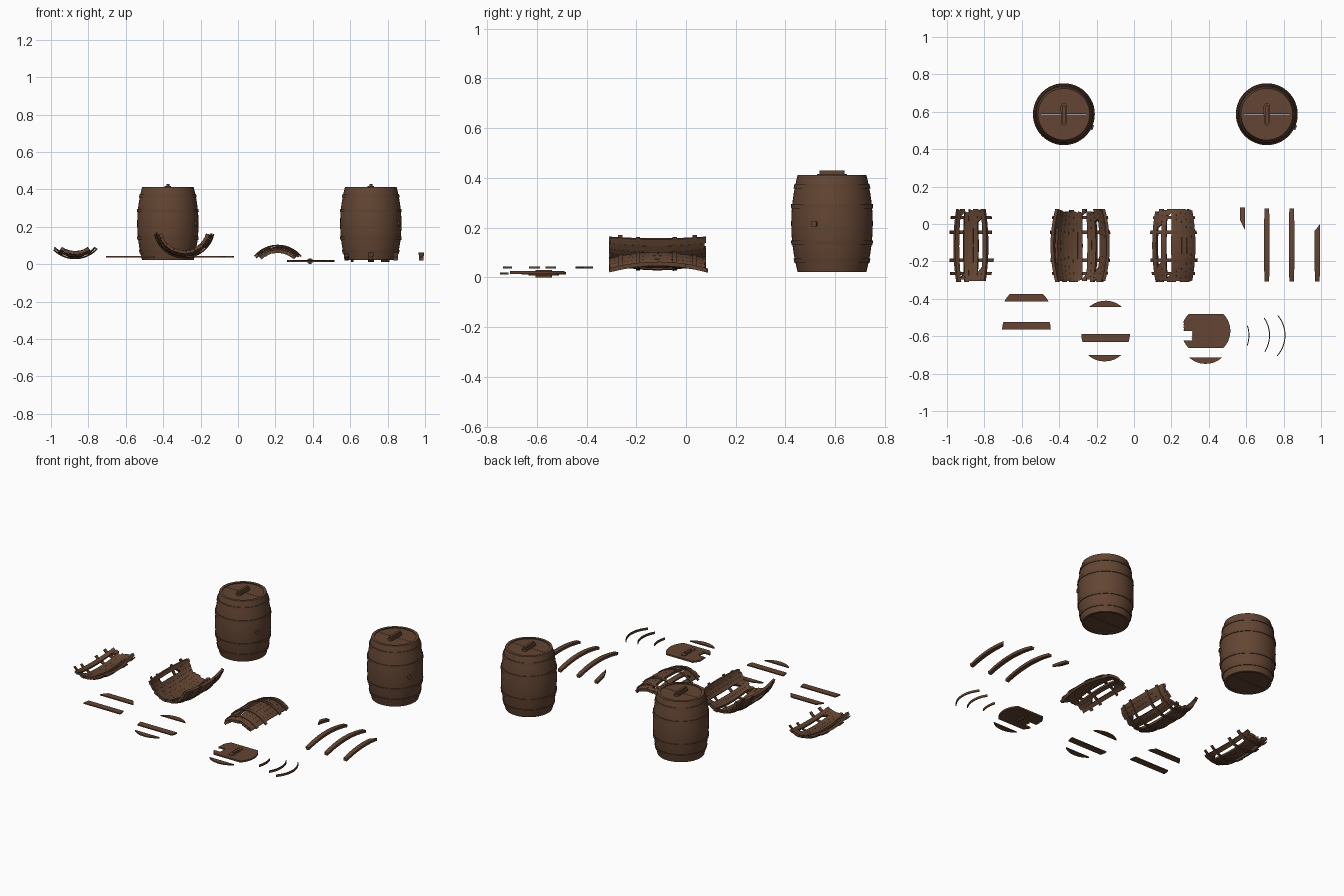
import bpy, bmesh, math, random
from math import sin, cos, pi, radians, sqrt

if "Cube" in bpy.data.objects:
    bpy.data.objects.remove(bpy.data.objects["Cube"])
random.seed(4)

HALF = 0.195          # half length of a barrel
HOOPS = (-0.15, -0.078, 0.07, 0.15)


def material(name, col):
    m = bpy.data.materials.new(name)
    m.diffuse_color = (*col, 1)
    m.use_nodes = True
    m.node_tree.nodes["Principled BSDF"].inputs["Base Color"].default_value = m.diffuse_color
    return m


WOOD = material("brown wood", (0.125, 0.060, 0.033))
BAND = material("dark wood band", (0.115, 0.055, 0.030))


def bulge(t):
    return 0.138 + 0.026 * (1 - (t / HALF) ** 2)


# Orientations: map radius, angle, axial position to xyz
def upright(r, a, t): return (r * cos(a), r * sin(a), t)
def trough(r, a, t): return (r * sin(a), t, -r * cos(a))
def arch(r, a, t): return (r * sin(a), t, r * cos(a))


def finish(bm, name, mat, loc=(0, 0, 0), smooth=False):
    bmesh.ops.remove_doubles(bm, verts=bm.verts, dist=1e-5)
    bmesh.ops.recalc_face_normals(bm, faces=bm.faces)
    me = bpy.data.meshes.new(name)
    bm.to_mesh(me)
    bm.free()
    ob = bpy.data.objects.new(name, me)
    ob.location = loc
    me.materials.append(mat)
    bpy.context.collection.objects.link(ob)
    if smooth:
        bpy.context.view_layer.objects.active = ob
        ob.select_set(True)
        bpy.ops.object.shade_smooth_by_angle(angle=radians(35))
        ob.select_set(False)
    return ob


def shell(bm, orient, a0, a1, lo, hi, r_in, r_out, na=1, nt=8):
    """Curved plate; lo / hi hold the axial ends at both side edges."""
    g = []
    for i in range(na + 1):
        u = i / na
        a = a0 + (a1 - a0) * u
        s = lo[0] + (lo[1] - lo[0]) * u
        e = hi[0] + (hi[1] - hi[0]) * u
        col = []
        for j in range(nt + 1):
            t = s + (e - s) * j / nt
            col.append([bm.verts.new(orient(r(t), a, t)) for r in (r_in, r_out)])
        g.append(col)
    full = abs(a1 - a0) > 2 * pi - 1e-4
    for i in range(na):
        for j in range(nt):
            for k in (0, 1):
                bm.faces.new((g[i][j][k], g[i + 1][j][k], g[i + 1][j + 1][k], g[i][j + 1][k]))
        for j in (0, nt):
            bm.faces.new((g[i][j][0], g[i + 1][j][0], g[i + 1][j][1], g[i][j][1]))
    if not full:
        for i in (0, na):
            for j in range(nt):
                bm.faces.new((g[i][j][0], g[i][j + 1][0], g[i][j + 1][1], g[i][j][1]))


def stave_in(r): return bulge(r) - 0.017
def hoop_in(t): return bulge(t) - 0.002
def hoop_out(t): return bulge(t) + 0.004


def hoop(bm, orient, t, a0, a1, na):
    shell(bm, orient, a0, a1, (t - 0.009,) * 2, (t + 0.009,) * 2, hoop_in, hoop_out, na, 1)


def prism(bm, pts, z0, z1):
    low = [bm.verts.new((x, y, z0)) for x, y in pts]
    top = [bm.verts.new((x, y, z1)) for x, y in pts]
    bm.faces.new(low)
    bm.faces.new(top)
    n = len(pts)
    for i in range(n):
        bm.faces.new((low[i], low[(i + 1) % n], top[(i + 1) % n], top[i]))


def slat(bm, c, y0, y1, z0, z1, r=0.13, left=-1.0):
    """Strip of a round barrel head between two chords, optionally broken at the left."""
    ys = [y0 + (y1 - y0) * i / 10 for i in range(11)]
    half = [max(sqrt(max(r * r - y * y, 0)), 0.001) for y in ys]
    pts = [(c[0] + h, c[1] + y) for y, h in zip(ys, half)]
    pts += [(c[0] + max(-h, left + 0.006 * (i % 2)), c[1] + y)
            for i, (y, h) in reversed(list(enumerate(zip(ys, half))))]
    prism(bm, pts, z0, z1)


def capsule(c, w, l):
    return [(c[0] + w * cos(i * pi / 8), c[1] + w * sin(i * pi / 8) + (l if i <= 8 else -l))
            for i in range(17)]


# Intact barrels
for n, x in enumerate((-0.375, 0.71), 1):
    loc = (x, 0.587, 0.217)
    bm = bmesh.new()
    shell(bm, upright, 0, 2 * pi, (-HALF,) * 2, (HALF,) * 2, stave_in, bulge, 48, 16)
    finish(bm, f"barrel_{n}_body", WOOD, loc, True)
    bm = bmesh.new()
    for t in HOOPS:
        hoop(bm, upright, t, 0, 2 * pi, 48)
    finish(bm, f"barrel_{n}_hoops", BAND, loc, True)
    # heads in two halves, just below the rim
    bm = bmesh.new()
    for z in (-HALF + 0.006, HALF - 0.016):
        slat(bm, (0, 0), 0.001, 0.124, z, z + 0.010, 0.125)
        slat(bm, (0, 0), -0.124, -0.001, z, z + 0.010, 0.125)
    finish(bm, f"barrel_{n}_heads", WOOD, loc)
    # handle on the lid
    bm = bmesh.new()
    prism(bm, capsule((0, 0), 0.017, 0.043), HALF - 0.007, HALF + 0.005)
    prism(bm, capsule((0, 0), 0.008, 0.042), HALF + 0.004, HALF + 0.018)
    finish(bm, f"barrel_{n}_handle", WOOD, loc)
    # bung plug on the side
    a = radians(-25)
    bpy.ops.mesh.primitive_cylinder_add(
        vertices=16, radius=0.013, depth=0.02, rotation=(0, pi / 2, a),
        location=(x + 0.163 * cos(a), 0.587 + 0.163 * sin(a), 0.215))
    bung = bpy.context.object
    bung.name = f"barrel_{n}_bung"
    bung.data.materials.append(WOOD)


# Broken barrel sides lying down: stave angles, missing staves, hoop reach
def wreck(name, orient, cx, cz, a0, a1, missing, reach):
    bm = bmesh.new()
    for d in range(a0, a1 + 1, 10):
        def rag(s):
            e = s * (HALF - random.choice((0, 0, 0.006, 0.012)))
            return (e, e - s * random.choice((0, 0, 0.008)))
        lo, hi = rag(-1), rag(1)
        w0, w1 = radians(d - 4.9), radians(d + 4.9)
        if d in missing:      # only splintered stumps remain
            k = missing[d]
            shell(bm, orient, w0, w1, lo, (-HALF + k, -HALF + k + 0.03), stave_in, bulge, 1, 3)
            shell(bm, orient, w0, w1, (HALF - k - 0.02, HALF - k), hi, stave_in, bulge, 1, 3)
        else:
            shell(bm, orient, w0, w1, lo, hi, stave_in, bulge, 1, 10)
    finish(bm, name + "_staves", WOOD, (cx, -0.115, cz))
    bm = bmesh.new()
    for t in HOOPS:
        r0 = radians(-reach + random.uniform(-3, 3))
        r1 = radians(reach + random.uniform(-3, 3))
        hoop(bm, orient, t, r0, r1, 16)
    finish(bm, name + "_hoops", BAND, (cx, -0.115, cz))


wreck("shallow_wreck", trough, -0.872, 0.192, -30, 30, {-20: 0.02, 20: 0.05}, 46)
wreck("half_wreck", trough, -0.288, 0.196, -70, 70, {10: 0.015, 40: 0.05, -60: 0.09}, 79)
wreck("arched_wreck", arch, 0.213, -0.061, -40, 40, {-10: 0.02, -30: 0.08}, 48)

# Loose staves, two of them snapped
W = radians(5.2)
for n, (x, lo, hi) in enumerate((
        (0.58, (0.135, 0.08), (0.2, 0.2)),
        (0.71, (-HALF, -HALF), (HALF, HALF)),
        (0.843, (-HALF, -HALF), (HALF, HALF)),
        (0.98, (-HALF, -HALF), (0.075, 0.11))), 1):
    bm = bmesh.new()
    shell(bm, arch, -W, W, lo, hi, stave_in, bulge, 1, 12)
    finish(bm, f"loose_stave_{n}", WOOD, (x, -0.112, -0.1))

# Scattered head boards: centre of the disc and chord limits
for n, (c, y0, y1, z) in enumerate((
        ((-0.575, -0.470), 0.055, 0.096, 0.037),
        ((-0.575, -0.565), 0.0, 0.042, 0.037),
        ((-0.152, -0.540), 0.095, 0.13, 0.037),
        ((-0.152, -0.588), -0.043, 0.0, 0.037),
        ((-0.157, -0.605), -0.13, -0.095, 0.037),
        ((0.383, -0.618), -0.13, -0.095, 0.012)), 1):
    bm = bmesh.new()
    slat(bm, c, y0, y1, z, z + 0.007)
    finish(bm, f"head_board_{n}", WOOD)

# Broken lid with its handle
bm = bmesh.new()
LC = (0.385, -0.572)
for y0, y1, left in ((-0.09, -0.052, -1), (-0.052, 0.0, -0.077), (0.0, 0.045, -0.122), (0.045, 0.09, -1)):
    slat(bm, LC, y0, y1, 0.012, 0.022, left=left)
finish(bm, "broken_lid", WOOD)
bm = bmesh.new()
prism(bm, capsule(LC, 0.016, 0.045), 0.008, 0.026)
prism(bm, capsule(LC, 0.008, 0.025), 0.0, 0.03)
finish(bm, "broken_lid_handle", WOOD)

# Snapped hoop pieces lying flat
for n, (cx, a0, a1) in enumerate(((0.45, -19, 18), (0.56, -32, 34), (0.643, -42, 40)), 1):
    bm = bmesh.new()
    shell(bm, upright, radians(a0), radians(a1), (0.013,) * 2, (0.027,) * 2,
          lambda t: 0.162, lambda t: 0.167, 14, 1)
    finish(bm, f"hoop_piece_{n}", BAND, (cx, -0.595, 0))
